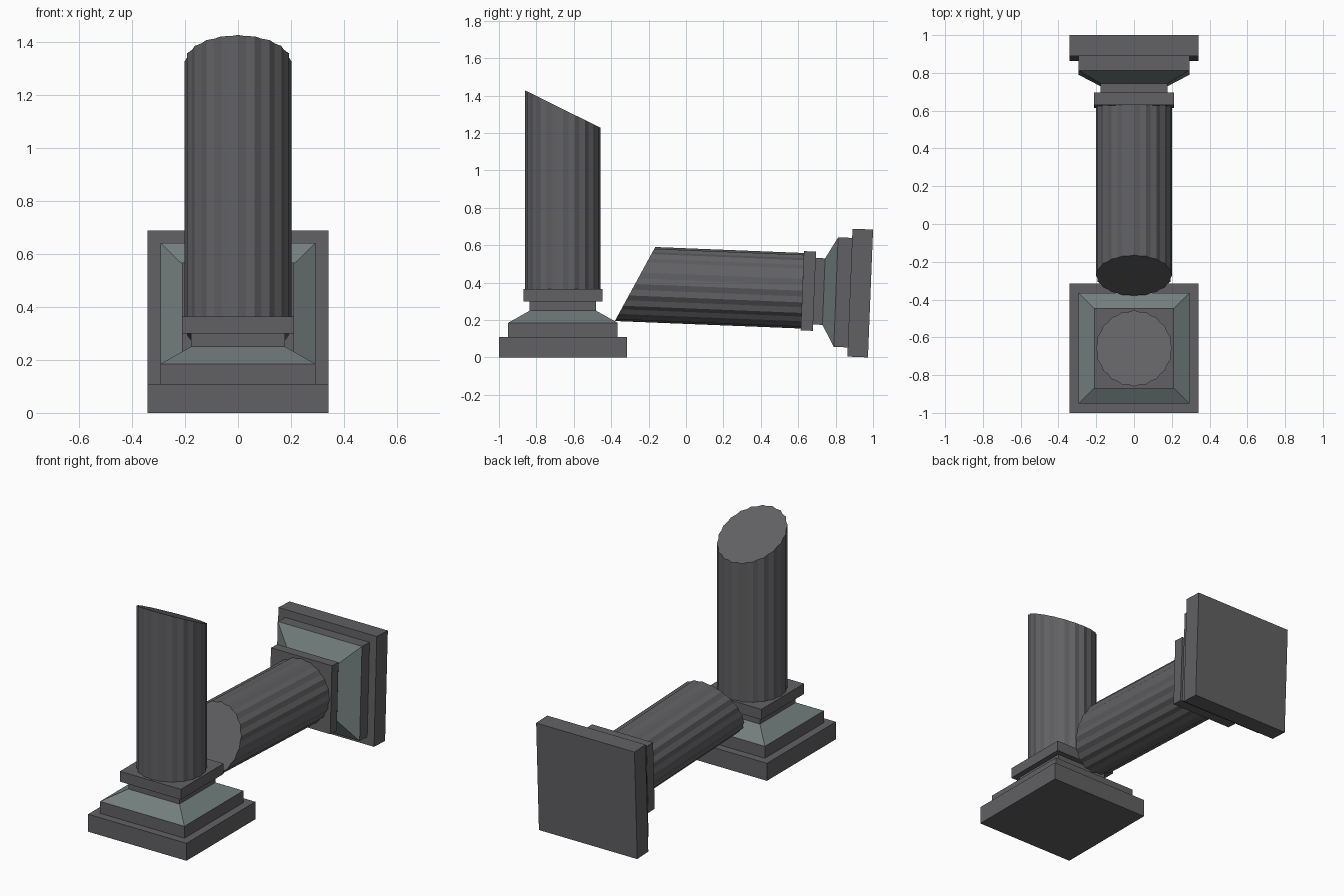
import bpy, bmesh
from math import sin, cos, pi, radians
from mathutils import Matrix

if "Cube" in bpy.data.objects:
    bpy.data.objects.remove(bpy.data.objects["Cube"])


def material(name, rgb):
    m = bpy.data.materials.new(name)
    m.diffuse_color = (*rgb, 1)
    m.use_nodes = True
    m.node_tree.nodes["Principled BSDF"].inputs["Base Color"].default_value = m.diffuse_color
    return m


STONE = material("dark_stone", (0.12, 0.118, 0.125))
TRIM = material("green_grey_stone", (0.17, 0.21, 0.205))

# stepped square block: (half width, height) from the outer face inward
PROFILE = [(0.342, 0), (0.342, 0.11), (0.293, 0.11), (0.293, 0.185),
           (0.178, 0.25), (0.178, 0.30), (0.212, 0.30), (0.212, 0.365)]
SLOPE = 3          # profile segment with the green-grey bevel
FLUTES = 20


def loft(name, rings, matrix, slope=None):
    bm = bmesh.new()
    loops = [[bm.verts.new(p) for p in ring] for ring in rings]
    n = len(loops[0])
    for k in range(len(loops) - 1):
        a, b = loops[k], loops[k + 1]
        for i in range(n):
            j = (i + 1) % n
            f = bm.faces.new((a[i], a[j], b[j], b[i]))
            f.material_index = 1 if k == slope else 0
    bm.faces.new(loops[0][::-1])
    bm.faces.new(loops[-1])
    bmesh.ops.recalc_face_normals(bm, faces=bm.faces)
    mesh = bpy.data.meshes.new(name)
    bm.to_mesh(mesh)
    bm.free()
    mesh.materials.append(STONE)
    mesh.materials.append(TRIM)
    ob = bpy.data.objects.new(name, mesh)
    ob.matrix_world = matrix
    bpy.context.collection.objects.link(ob)


def half_column(block_name, shaft_name, matrix, length):
    # stepped base or capital
    corners = [(-1, -1), (1, -1), (1, 1), (-1, 1)]
    loft(block_name, [[(x * h, y * h, z) for x, y in corners] for h, z in PROFILE],
         matrix, SLOPE)
    # fluted shaft with a slanted break
    outline = []
    for i in range(FLUTES * 2):
        r = 0.195 if i % 2 else 0.202
        outline.append((r * cos(pi * i / FLUTES), r * sin(pi * i / FLUTES)))
    loft(shaft_name, [[(x, y, 0.365) for x, y in outline],
                      [(x, y, length - 0.495 * y) for x, y in outline]], matrix)


# standing half
half_column("column_base", "standing_shaft",
            Matrix.Translation((0, -0.658, 0)), 1.3275)
# fallen half, lying almost level behind it
half_column("column_capital", "fallen_shaft",
            Matrix.Translation((0, 0.9865, 0.342)) @ Matrix.Rotation(radians(87.7), 4, 'X'),
            1.26)
